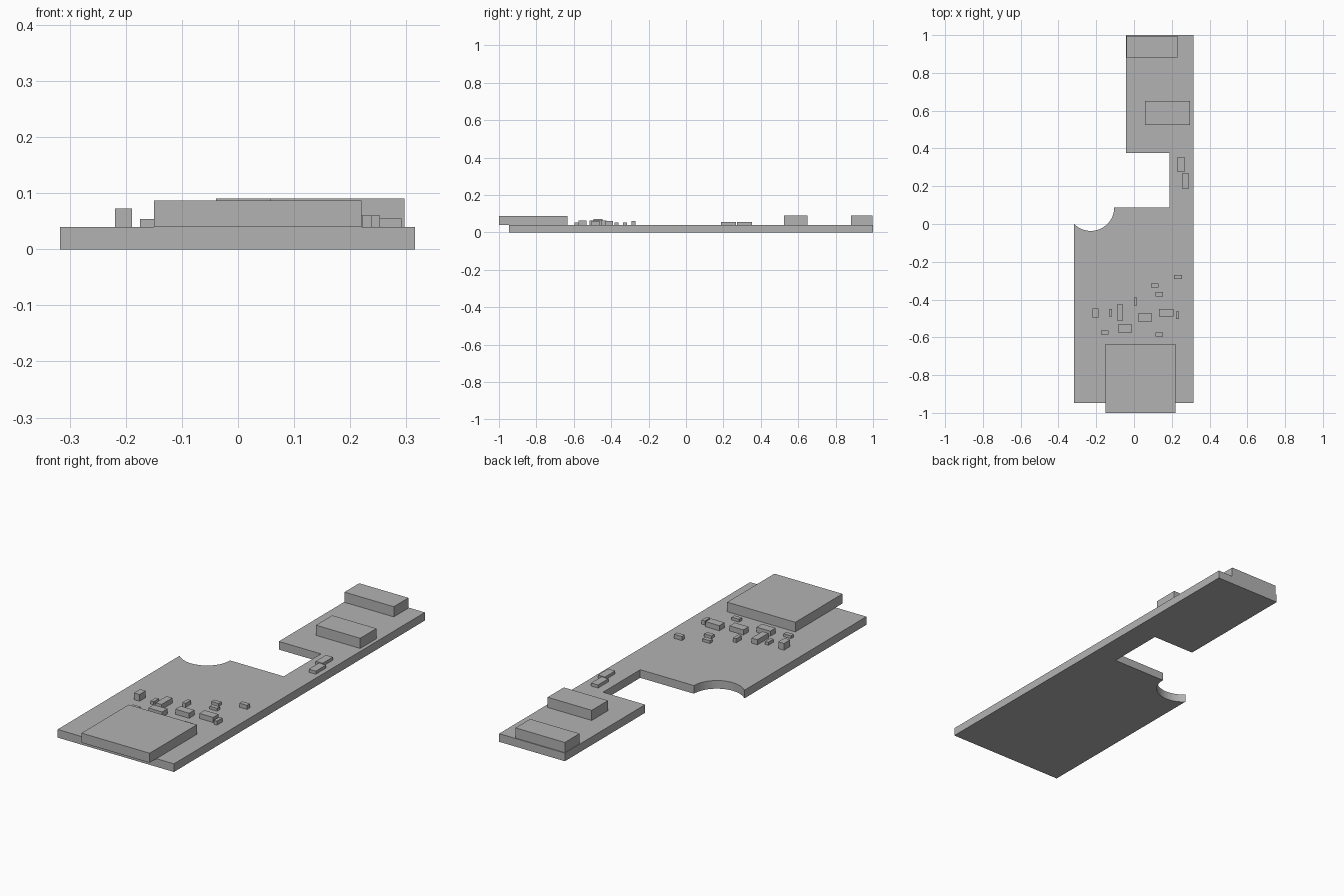
import bpy
import bmesh
import math
from mathutils import Matrix, Vector

default_cube = bpy.data.objects.get("Cube")
if default_cube:
    bpy.data.objects.remove(default_cube, do_unlink=True)

BOARD_TOP = 0.04

# One plain grey for every part
grey = bpy.data.materials.new("plain grey")
grey.use_nodes = True
grey_colour = (0.45, 0.45, 0.45, 1)
grey.diffuse_color = grey_colour
grey.node_tree.nodes["Principled BSDF"].inputs["Base Color"].default_value = grey_colour


def finish(name, bm):
    """Turn a bmesh into a named grey object."""
    bmesh.ops.recalc_face_normals(bm, faces=bm.faces)
    mesh = bpy.data.meshes.new(name)
    bm.to_mesh(mesh)
    bm.free()
    mesh.materials.append(grey)
    part = bpy.data.objects.new(name, mesh)
    bpy.context.collection.objects.link(part)
    return part


def component(name, centre, width, length, height):
    """Box standing on top of the board."""
    bm = bmesh.new()
    place = Matrix.Translation((*centre, BOARD_TOP + height / 2))
    size = Matrix.Diagonal((width, length, height, 1))
    bmesh.ops.create_cube(bm, size=1, matrix=place @ size)
    return finish(name, bm)


def circuit_board():
    """Extruded outline with a side notch and a round corner bite."""
    outline = [(-0.317, -0.947), (0.315, -0.947), (0.315, 1), (-0.042, 1),
               (-0.042, 0.377), (0.187, 0.377), (0.187, 0.088)]
    bite_centre, bite_radius, steps = Vector((-0.229, 0.088)), 0.1245, 24
    for i in range(steps + 1):
        angle = -math.radians(135) * i / steps
        outline.append(bite_centre + bite_radius * Vector((math.cos(angle), math.sin(angle))))
    bm = bmesh.new()
    face = bm.faces.new([bm.verts.new((x, y, 0)) for x, y in outline])
    extruded = bmesh.ops.extrude_face_region(bm, geom=[face], use_keep_orig=True)
    top = [v for v in extruded["geom"] if isinstance(v, bmesh.types.BMVert)]
    bmesh.ops.translate(bm, verts=top, vec=(0, 0, BOARD_TOP))
    return finish("circuit_board", bm)


circuit_board()

# Large parts
component("main_module", (0.035, -0.817), 0.37, 0.366, 0.047)
component("end_connector", (0.095, 0.939), 0.268, 0.114, 0.05)
component("inner_connector", (0.177, 0.587), 0.24, 0.126, 0.05)

# Small parts: package name -> (width, length, height), centres
packages = {
    "strip_part": ((0.038, 0.08, 0.015), [(0.249, 0.314), (0.272, 0.228)]),
    "wide_resistor": ((0.04, 0.022, 0.014), [
        (0.111, -0.326), (0.134, -0.372), (-0.155, -0.575), (0.134, -0.585)]),
    "wide_capacitor": ((0.042, 0.022, 0.02), [(0.232, -0.28)]),
    "upright_resistor": ((0.017, 0.041, 0.015), [(-0.124, -0.47)]),
    "upright_capacitor": ((0.017, 0.042, 0.02), [(0.008, -0.41), (0.23, -0.483)]),
    "wide_chip": ((0.075, 0.041, 0.025), [
        (0.058, -0.495), (0.171, -0.47), (-0.048, -0.553)]),
    "upright_chip": ((0.032, 0.085, 0.025), [(-0.074, -0.468)]),
    "tall_chip": ((0.031, 0.048, 0.033), [(-0.204, -0.471)]),
}
for package, (size, centres) in packages.items():
    for number, centre in enumerate(centres, start=1):
        component(f"{package}_{number}", centre, *size)
